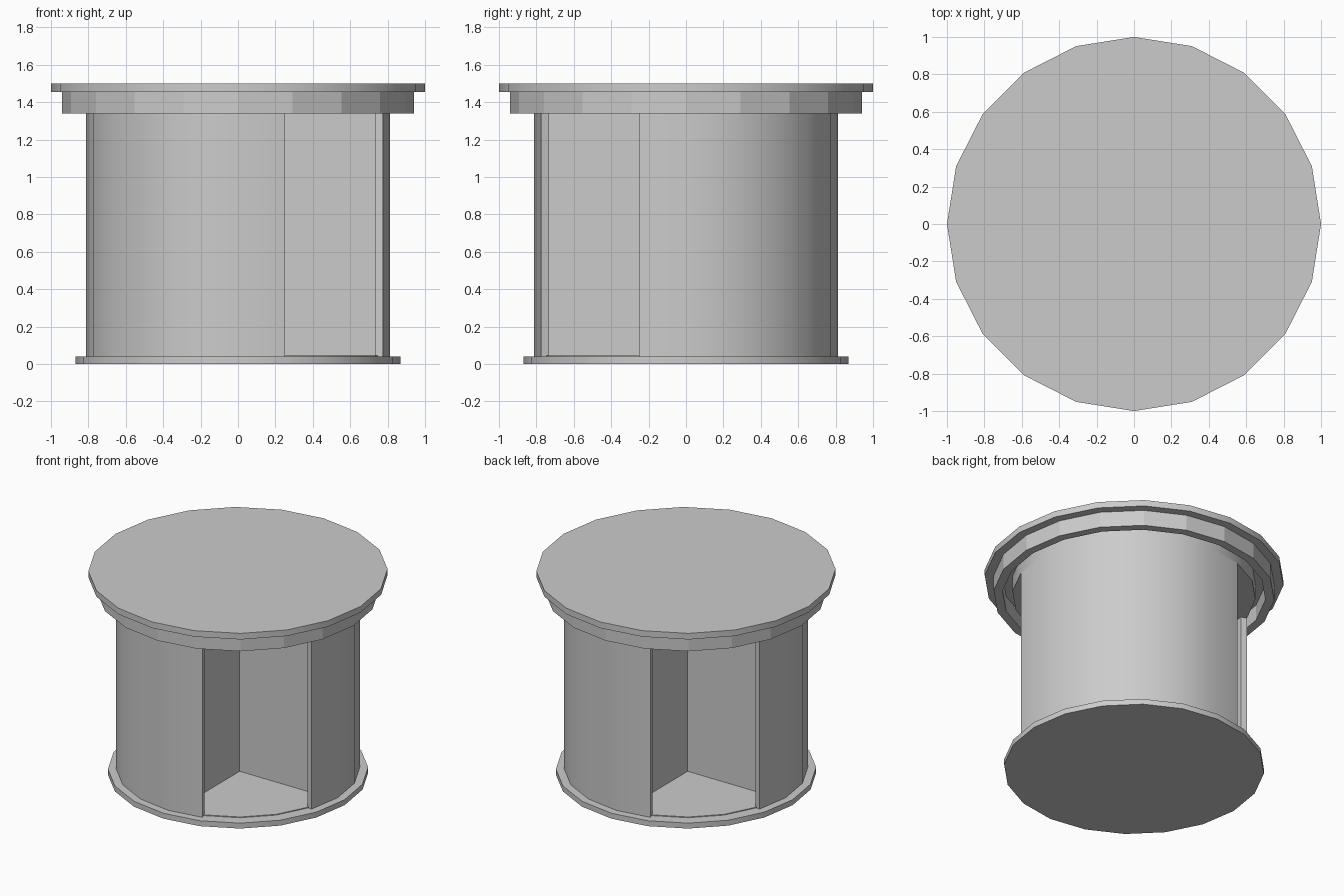
import bpy, bmesh
from math import sin, cos, radians

if "Cube" in bpy.data.objects:
    bpy.data.objects.remove(bpy.data.objects["Cube"])

STEP = 18  # degrees per side: every round part has 20 sides


def arc(r, a0, a1):
    n = round((a1 - a0) / STEP)
    return [(r * cos(radians(a0 + STEP * i)), r * sin(radians(a0 + STEP * i)))
            for i in range(n + 1)]


def finish(name, bm, smooth):
    bmesh.ops.recalc_face_normals(bm, faces=bm.faces)
    me = bpy.data.meshes.new(name)
    bm.to_mesh(me)
    bm.free()
    ob = bpy.data.objects.new(name, me)
    bpy.context.collection.objects.link(ob)
    if smooth:
        bpy.ops.object.select_all(action='DESELECT')
        ob.select_set(True)
        bpy.context.view_layer.objects.active = ob
        bpy.ops.object.shade_smooth_by_angle(angle=radians(30))
    return ob


def prism(name, outline, z0, z1, smooth=False):
    """Solid with a flat outline, from z0 to z1."""
    bm = bmesh.new()
    lo = [bm.verts.new((x, y, z0)) for x, y in outline]
    hi = [bm.verts.new((x, y, z1)) for x, y in outline]
    bm.faces.new(lo)
    bm.faces.new(hi)
    for i in range(len(lo)):
        j = (i + 1) % len(lo)
        bm.faces.new((lo[i], lo[j], hi[j], hi[i]))
    return finish(name, bm, smooth)


def curved_wall(name, r_in, r_out, a0, a1, z0, z1, smooth=False):
    """Wall swept about z; a full turn makes a closed ring."""
    bm = bmesh.new()
    full = a1 - a0 == 360
    cols = []
    for p, q in zip(arc(r_in, a0, a1), arc(r_out, a0, a1)):
        cols.append([bm.verts.new((*c, z)) for c, z in
                     ((p, z0), (q, z0), (q, z1), (p, z1))])
    if full:
        cols[-1] = cols[0]
    for a, b in zip(cols, cols[1:]):
        for k in range(4):
            m = (k + 1) % 4
            bm.faces.new((a[k], a[m], b[m], b[k]))
    if not full:
        bm.faces.new(cols[0])
        bm.faces.new(cols[-1])
    return finish(name, bm, smooth)


def disc(name, r, z0, z1):
    return prism(name, arc(r, 0, 360 - STEP), z0, z1, True)


# Base and slightly raised inner floor
disc("base", 0.87, 0.0, 0.04)
disc("inner_floor", 0.785, 0.04, 0.046)

# Two curved side walls, leaving openings front right and back left
for name, start in (("right_wall", -18), ("left_wall", 162)):
    curved_wall(name, 0.77, 0.814, start, start + 126, 0.04, 1.34, True)

# Four crossed door wings
h, L = 0.045, 0.75
cross = []
x, y = 1, 0
for _ in range(4):
    # wing tip corners, then the inner corner to the next wing
    for u, v in ((L, -h), (L, h), (h, h)):
        cross.append((u * x - v * y, u * y + v * x))
    x, y = -y, x
prism("door_wings", cross, 0.046, 1.34)

# Header drum, canopy ring and roof
disc("header_drum", 0.814, 1.34, 1.455)
curved_wall("canopy_ring", 0.88, 0.94, 0, 360, 1.34, 1.455)
disc("roof", 1.0, 1.455, 1.5)
